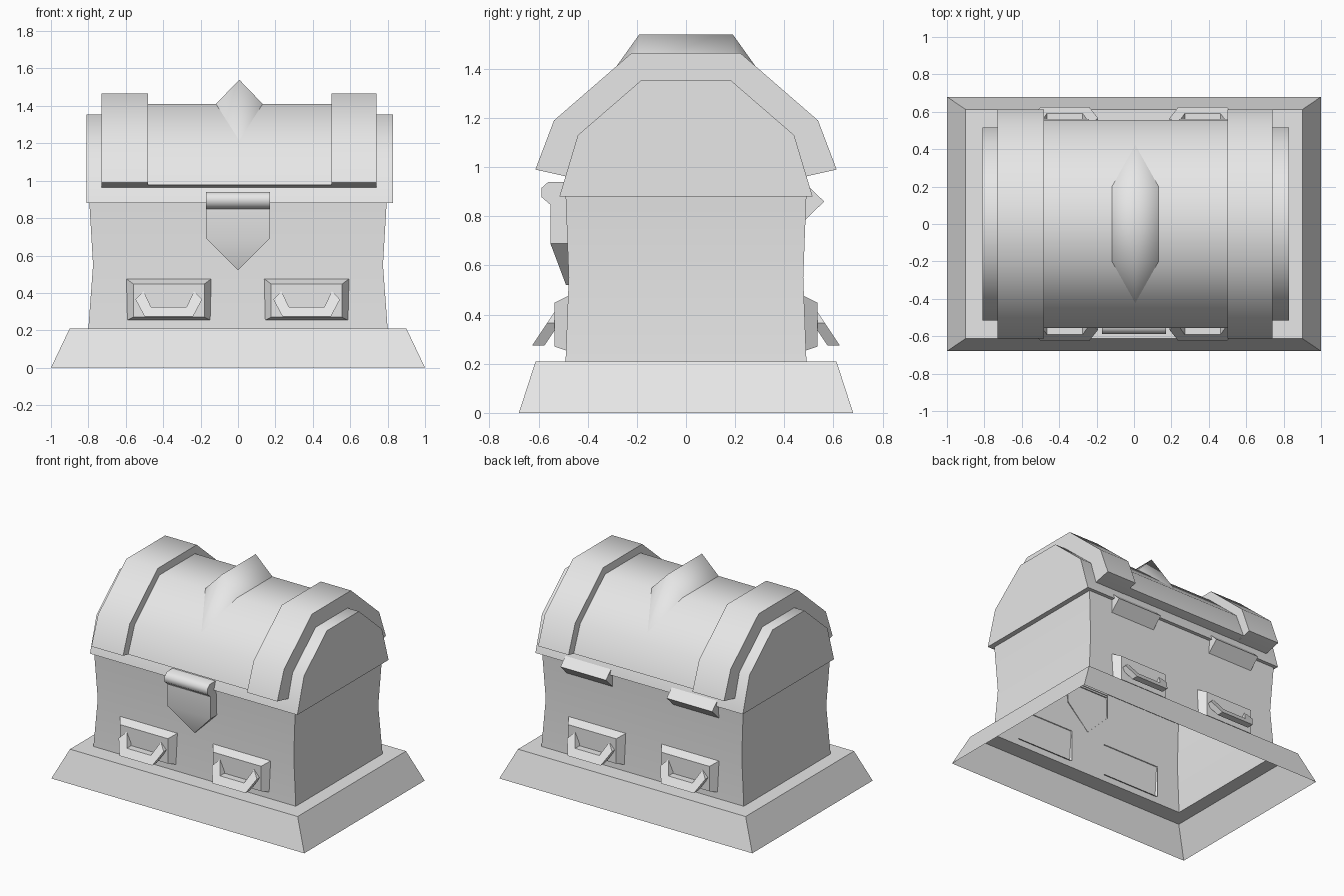
import bpy
import bmesh
from math import radians

if "Cube" in bpy.data.objects:
    bpy.data.objects.remove(bpy.data.objects["Cube"])

grey = bpy.data.materials.new("plain_grey")
grey.use_nodes = True
colour = (0.8, 0.8, 0.8, 1)
grey.diffuse_color = colour
grey.node_tree.nodes["Principled BSDF"].inputs["Base Color"].default_value = colour


def make(name, verts, faces, angle=60):
    """Mesh object with outward normals and shading split at sharp edges."""
    bm = bmesh.new()
    vs = [bm.verts.new(v) for v in verts]
    for f in faces:
        bm.faces.new([vs[i] for i in f])
    bmesh.ops.recalc_face_normals(bm, faces=bm.faces)
    mesh = bpy.data.meshes.new(name)
    bm.to_mesh(mesh)
    bm.free()
    mesh.materials.append(grey)
    ob = bpy.data.objects.new(name, mesh)
    bpy.context.collection.objects.link(ob)
    bpy.ops.object.select_all(action="DESELECT")
    ob.select_set(True)
    bpy.context.view_layer.objects.active = ob
    bpy.ops.object.shade_smooth_by_angle(angle=radians(angle))
    return ob


def loft(name, rings, caps=(True, True), angle=60):
    """Join equal-length rings of points, with optional end caps."""
    n = len(rings[0])
    verts = [p for r in rings for p in r]
    faces = []
    for k in range(len(rings) - 1):
        for i in range(n):
            j = (i + 1) % n
            faces.append((k * n + i, k * n + j, (k + 1) * n + j, (k + 1) * n + i))
    if caps[0]:
        faces.append(tuple(range(n)))
    if caps[1]:
        faces.append(tuple(range(len(verts) - n, len(verts))))
    return make(name, verts, faces, angle)


def prism(name, profile, x0, x1):
    """Extrude a (y, z) profile along x."""
    return loft(name, [[(x, y, z) for y, z in profile] for x in (x0, x1)])


def arch(half):
    """Mirror a half profile across y = 0."""
    return half + [(-y, z) for y, z in reversed(half)]


def rect(cx, hx, y0, y1, z0, z1):
    """Upright rectangle ring; y0 and y1 are its lower and upper depth."""
    return [(cx - hx, y0, z0), (cx + hx, y0, z0), (cx + hx, y1, z1), (cx - hx, y1, z1)]


# Hollow plinth, ledge and waisted body, open underneath
levels = [(1, 0.68, 0), (0.9, 0.612, 0.21), (0.8, 0.49, 0.21),
          (0.775, 0.477, 0.55), (0.795, 0.49, 0.89)]
loft("plinth_and_body",
     [[(-x, -y, z), (x, -y, z), (x, y, z), (-x, y, z)] for x, y, z in levels],
     caps=(False, False))

# Lid core, raised middle and two bands
prism("lid_core", arch([(0.515, 0.88), (0.44, 1.13), (0.18, 1.355)]), -0.81, 0.83)
prism("lid_middle", arch([(0.47, 0.96), (0.555, 0.978), (0.48, 1.165), (0.2, 1.41)]),
      -0.485, 0.5)
for side, x0, x1 in (("right", -0.73, -0.48), ("left", 0.5, 0.74)):
    prism("lid_band_" + side,
          arch([(0.47, 0.958), (0.613, 0.99), (0.537, 1.19), (0.22, 1.465)]), x0, x1)

# Ridge ornament on top of the lid
cx = 0.007
crest = [(cx, -0.43, 1.205), (cx, -0.19, 1.54), (cx, 0.19, 1.54), (cx, 0.43, 1.205)]
for s in (-1, 1):
    crest += [(cx + s * 0.13, -0.2, 1.405), (cx + s * 0.13, 0.2, 1.405)]
make("lid_crest", crest,
     [(0, 1, 4), (1, 2, 5, 4), (2, 3, 5), (0, 6, 1), (1, 6, 7, 2), (2, 7, 3)], 120)

# Clasp barrel and tapering shield
prism("clasp_barrel", [(-0.48, 0.94), (-0.56, 0.94), (-0.588, 0.915), (-0.588, 0.878),
                       (-0.553, 0.848), (-0.48, 0.848)], -0.17, 0.17)
outline = [(-0.17, 0.86, -0.552), (0.17, 0.86, -0.552), (0.17, 0.69, -0.552),
           (0, 0.52, -0.488), (-0.17, 0.69, -0.552)]
shield = [(x, y, z) for x, z, y in outline] + [(x, -0.475, z) for x, z, y in outline]
faces = [(0, 1, 2, 4), (2, 3, 4)]
faces += [(i, (i + 1) % 5, (i + 1) % 5 + 5, i + 5) for i in range(5)]
make("clasp_shield", shield, faces, 40)

# Bevelled handle plates and angled pulls, front and back
pull = [(-0.135, 0.41), (-0.178, 0.365), (-0.13, 0.275)]
inner = [(-0.095, 0.325)]
u_shape = pull + [(-x, z) for x, z in reversed(pull)] + [(-x, z) for x, z in inner] + inner
for end, s in (("front", 1), ("back", -1)):
    for side, cx in (("right", -0.37), ("left", 0.367)):
        loft(f"handle_plate_{end}_{side}",
             [rect(cx, 0.23, s * -0.475, s * -0.475, 0.25, 0.478),
              rect(cx, 0.19, s * -0.535, s * -0.535, 0.27, 0.448)],
             caps=(False, True), angle=30)
        rings = [[(cx + x, s * (-0.535 - 0.67 * (0.41 - z) + depth), z) for x, z in u_shape]
                 for depth in (0, 0.05)]
        loft(f"handle_pull_{end}_{side}", rings, angle=30)

# Back hinges
for side, cx in (("right", -0.42), ("left", 0.42)):
    prism("hinge_" + side, [(0.47, 0.945), (0.5, 0.92), (0.562, 0.86), (0.485, 0.785)],
          cx - 0.18, cx + 0.18)
